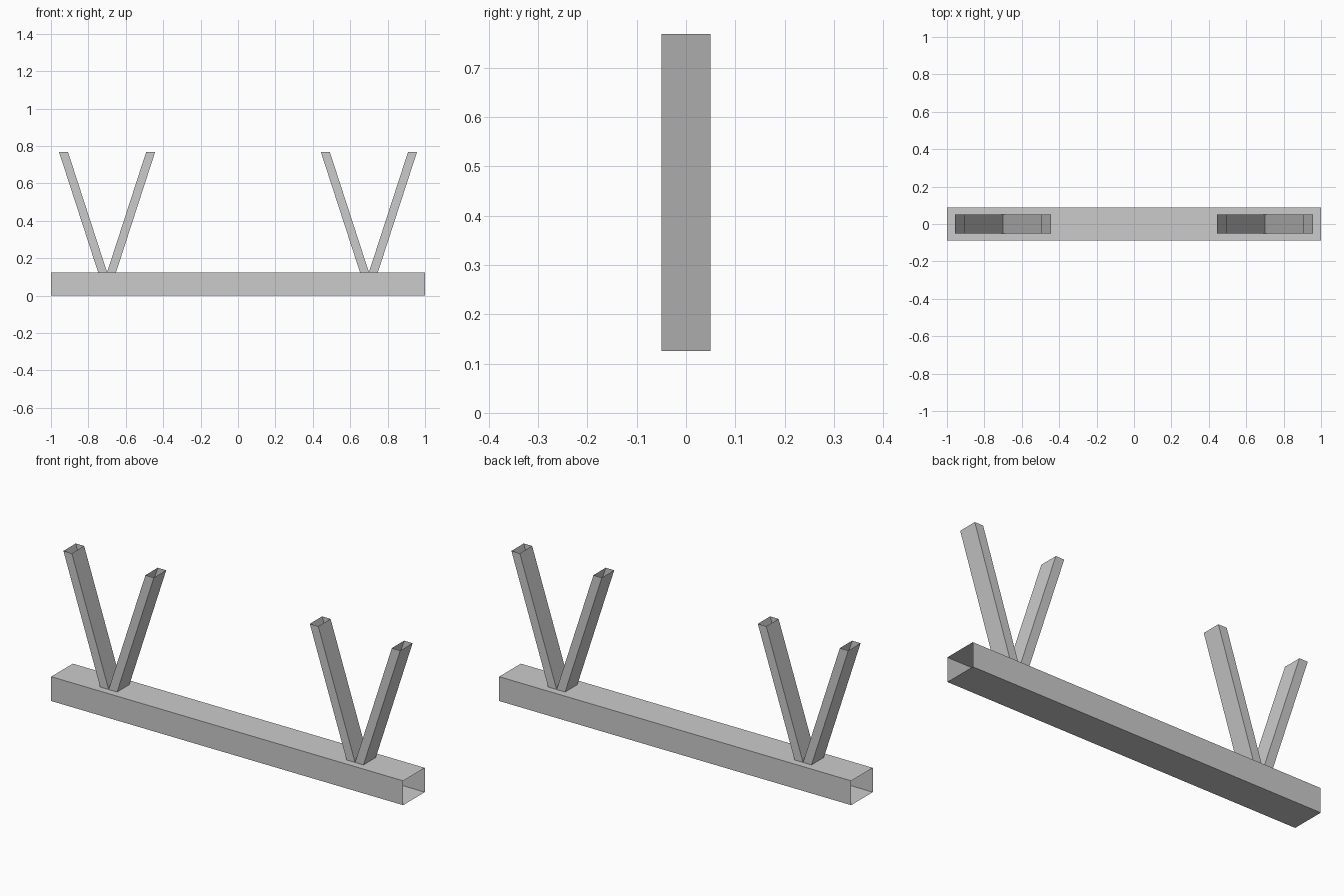
import bpy

cube = bpy.data.objects.get("Cube")
if cube:
    bpy.data.objects.remove(cube, do_unlink=True)

# Plain steel grey
GREY = (0.6, 0.6, 0.6, 1)
steel = bpy.data.materials.new("steel_grey")
steel.use_nodes = True
steel.diffuse_color = GREY
steel.node_tree.nodes["Principled BSDF"].inputs["Base Color"].default_value = GREY


def open_tube(name, start, end):
    """Thin four-sided tube with open ends, joining two four-point outlines."""
    sides = [(i, (i + 1) % 4, (i + 1) % 4 + 4, i + 4) for i in range(4)]
    mesh = bpy.data.meshes.new(name)
    mesh.from_pydata(start + end, [], sides)
    mesh.materials.append(steel)
    obj = bpy.data.objects.new(name, mesh)
    bpy.context.collection.objects.link(obj)
    return obj


# Horizontal beam, open at both ends
HALF_LENGTH, HALF_DEPTH, BEAM_TOP = 1.0, 0.0875, 0.125


def beam_outline(x):
    d = HALF_DEPTH
    return [(x, -d, 0), (x, d, 0), (x, d, BEAM_TOP), (x, -d, BEAM_TOP)]


open_tube("beam", beam_outline(-HALF_LENGTH), beam_outline(HALF_LENGTH))

# Pairs of slanted posts, cut level at top and bottom
POST_TOP, POST_WIDTH, POST_HALF_DEPTH, LEAN = 0.768, 0.048, 0.05, 0.209


def post_outline(x, z):
    w, d = POST_WIDTH / 2, POST_HALF_DEPTH
    return [(x - w, -d, z), (x + w, -d, z), (x + w, d, z), (x - w, d, z)]


for side, centre in (("right", -0.7), ("left", 0.7)):
    for lean_name, s in (("right", -1), ("left", 1)):
        foot = centre + s * POST_WIDTH / 2
        open_tube(f"{side}_pair_{lean_name}_post",
                  post_outline(foot, BEAM_TOP),
                  post_outline(foot + s * LEAN, POST_TOP))
